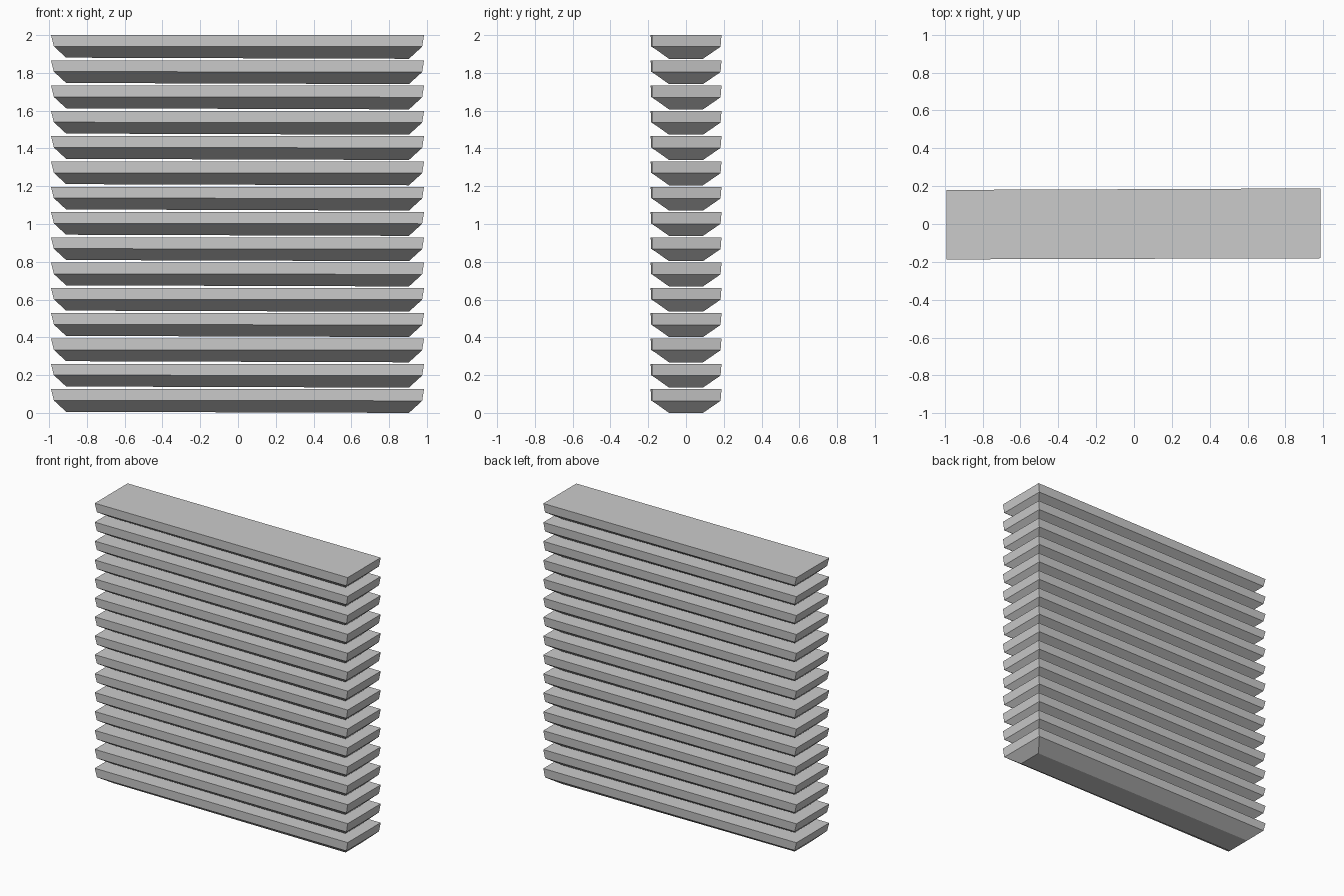
import bpy

if "Cube" in bpy.data.objects:
    bpy.data.objects.remove(bpy.data.objects["Cube"])

COUNT = 15
PITCH = 0.1339

# Slat cross-sections: left, right, front-left, front-right, back-left, back-right, z-left, z-right
SECTIONS = [
    (-0.91, 0.905, -0.093, -0.090, 0.085, 0.090, 0.006, 0.000),
    (-0.975, 0.975, -0.185, -0.180, 0.177, 0.183, 0.066, 0.064),
    (-0.99, 0.985, -0.187, -0.181, 0.180, 0.188, 0.126, 0.126),
]


def slat_mesh():
    verts = []
    for l, r, fl, fr, bl, br, zl, zr in SECTIONS:
        verts += [(l, fl, zl), (r, fr, zr), (r, br, zr), (l, bl, zl)]
    faces = [(3, 2, 1, 0), (8, 9, 10, 11)]
    for base in (0, 4):
        for i in range(4):
            j = (i + 1) % 4
            faces.append((base + i, base + j, base + 4 + j, base + 4 + i))
    mesh = bpy.data.meshes.new("slat")
    mesh.from_pydata(verts, [], faces)
    mesh.update()
    return mesh


# Stack of identical floating slats
mesh = slat_mesh()
for i in range(COUNT):
    slat = bpy.data.objects.new(f"slat_{i + 1:02d}", mesh)
    slat.location.z = i * PITCH
    bpy.context.collection.objects.link(slat)
